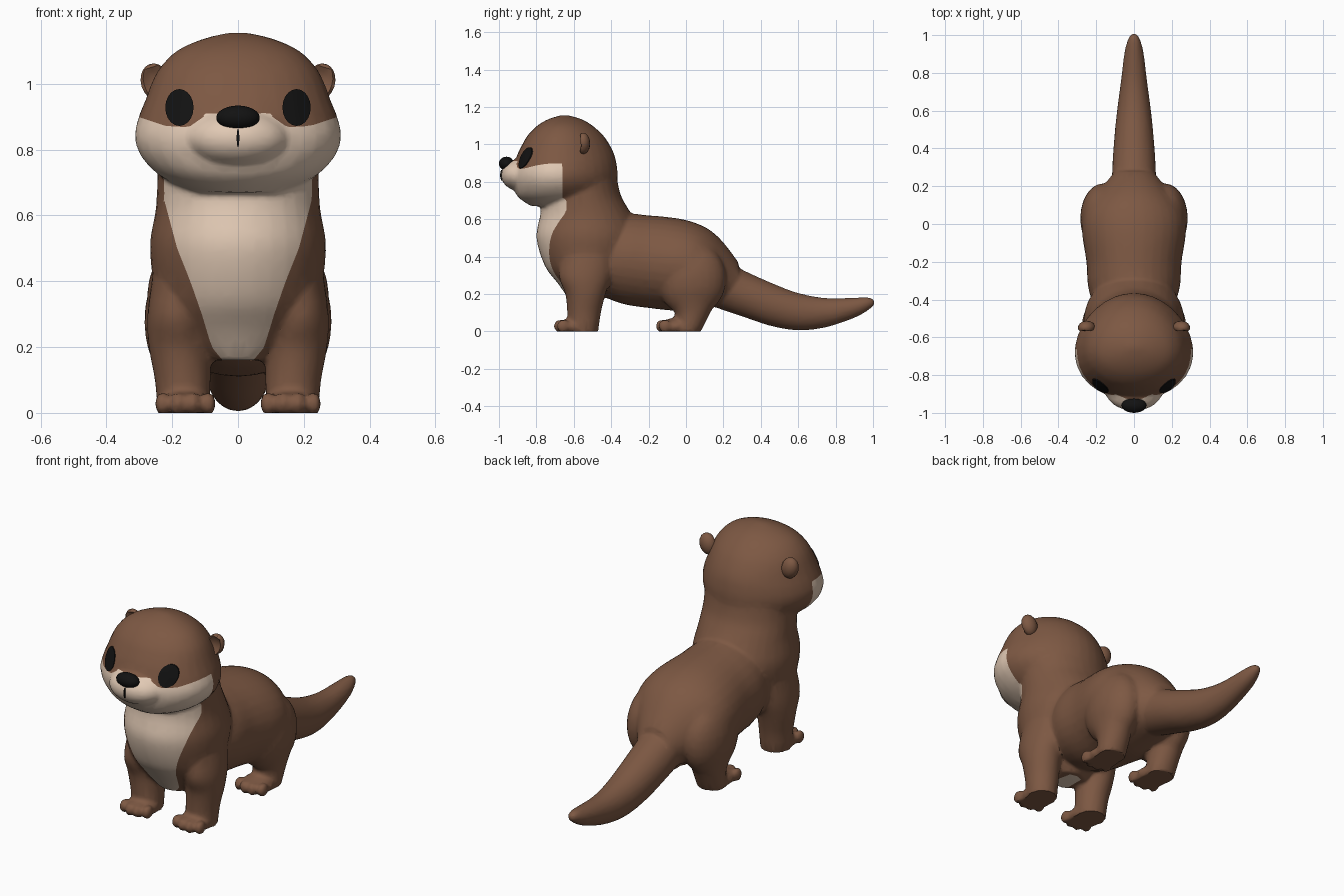
import bpy, bmesh, math
from mathutils import Vector, Matrix
from mathutils.bvhtree import BVHTree

if "Cube" in bpy.data.objects:
    bpy.data.objects.remove(bpy.data.objects["Cube"])


def material(name, rgb):
    m = bpy.data.materials.new(name)
    m.diffuse_color = (*rgb, 1)
    m.use_nodes = True
    m.node_tree.nodes["Principled BSDF"].inputs["Base Color"].default_value = m.diffuse_color
    return m


BROWN = material("brown_fur", (0.205, 0.098, 0.056))
CREAM = material("cream_fur", (0.76, 0.59, 0.46))
BLACK = material("black", (0.006, 0.006, 0.006))


def make_object(name, bm, *mats):
    bmesh.ops.recalc_face_normals(bm, faces=bm.faces)
    me = bpy.data.meshes.new(name)
    bm.to_mesh(me)
    bm.free()
    for m in mats:
        me.materials.append(m)
    ob = bpy.data.objects.new(name, me)
    bpy.context.collection.objects.link(ob)
    return ob


def select(ob):
    bpy.ops.object.select_all(action='DESELECT')
    ob.select_set(True)
    bpy.context.view_layer.objects.active = ob


def shade(ob, angle=35):
    select(ob)
    bpy.ops.object.shade_smooth_by_angle(angle=math.radians(angle))


def spline(rows, steps=4):
    """Catmull-Rom resampling of the profile rows."""
    pts = [rows[0]] + rows + [rows[-1]]
    out = []
    for i in range(1, len(pts) - 2):
        a, b, c, d = pts[i - 1:i + 3]
        for k in range(steps):
            t = k / steps
            out.append([0.5 * (2 * q + (r - p) * t + (2 * p - 5 * q + 4 * r - s) * t * t
                               + (3 * q - p - 3 * r + s) * t ** 3)
                        for p, q, r, s in zip(a, b, c, d)])
    return out + [rows[-1]]


def loft(bm, rows, axis, egg=0.0, n=32):
    """Rows are (position along axis, low, high, centre x, half width)."""
    rings = []
    for t, lo, hi, cx, hw in spline(rows):
        ring = []
        for i in range(n):
            a = 2 * math.pi * i / n
            u = (lo + hi) / 2 + (hi - lo) / 2 * math.cos(a)
            x = cx + hw * math.sin(a) * (1 - egg * math.cos(a))
            ring.append(bm.verts.new((x, u, t) if axis == 'z' else (x, t, u)))
        rings.append(ring)
    for r, s in zip(rings, rings[1:]):
        for i in range(n):
            bm.faces.new((r[i], r[(i + 1) % n], s[(i + 1) % n], s[i]))
    bm.faces.new(rings[0])
    bm.faces.new(rings[-1])


def ball(bm, centre, radii, u=24, v=14):
    bmesh.ops.create_uvsphere(bm, u_segments=u, v_segments=v, radius=1,
                              matrix=Matrix.Translation(centre) @ Matrix.Diagonal((*radii, 1)))


def lerp(table, t):
    for (a, p), (b, q) in zip(table, table[1:]):
        if t <= b:
            return p + (q - p) * max(0, t - a) / (b - a)
    return table[-1][1]


bm = bmesh.new()
# chest and neck
loft(bm, [(0.16, -0.62, -0.45, 0, 0.09), (0.25, -0.68, -0.40, 0, 0.19),
          (0.35, -0.755, -0.30, 0, 0.245), (0.5, -0.80, -0.25, 0, 0.268),
          (0.62, -0.78, -0.29, 0, 0.25), (0.72, -0.77, -0.345, 0, 0.245),
          (0.82, -0.75, -0.37, 0, 0.24), (0.95, -0.73, -0.40, 0, 0.22)], 'z')
# head
loft(bm, [(0.67, -0.83, -0.48, 0, 0.14), (0.72, -0.90, -0.40, 0, 0.235),
          (0.78, -0.925, -0.37, 0, 0.293), (0.84, -0.93, -0.365, 0, 0.312),
          (0.9, -0.915, -0.372, 0, 0.30), (0.95, -0.90, -0.385, 0, 0.28),
          (1.0, -0.875, -0.41, 0, 0.262), (1.05, -0.845, -0.445, 0, 0.235),
          (1.1, -0.795, -0.50, 0, 0.185), (1.135, -0.735, -0.56, 0, 0.11),
          (1.155, -0.67, -0.63, 0, 0.03)], 'z', egg=0.12)
# muzzle
ball(bm, (0, -0.875, 0.835), (0.155, 0.115, 0.088))
# trunk
loft(bm, [(-0.52, 0.22, 0.54, 0, 0.18), (-0.35, 0.15, 0.625, 0, 0.24),
          (-0.2, 0.125, 0.62, 0, 0.252), (-0.05, 0.11, 0.605, 0, 0.275),
          (0.05, 0.12, 0.58, 0, 0.268), (0.13, 0.13, 0.54, 0, 0.225),
          (0.2, 0.14, 0.475, 0, 0.165), (0.28, 0.16, 0.37, 0, 0.10)], 'y')
# tail
loft(bm, [(0.12, 0.14, 0.42, 0, 0.12), (0.3, 0.08, 0.33, 0, 0.115),
          (0.45, 0.03, 0.262, 0, 0.105), (0.6, 0.005, 0.205, 0, 0.09),
          (0.75, 0.022, 0.178, 0, 0.07), (0.9, 0.072, 0.18, 0, 0.052),
          (0.97, 0.11, 0.183, 0, 0.035), (1.008, 0.14, 0.17, 0, 0.016)], 'y')
for s in (-1, 1):
    # front leg
    loft(bm, [(-0.01, -0.63, -0.47, s * 0.165, 0.078), (0.1, -0.635, -0.455, s * 0.168, 0.085),
              (0.2, -0.645, -0.43, s * 0.178, 0.093), (0.3, -0.68, -0.40, s * 0.183, 0.092),
              (0.45, -0.66, -0.38, s * 0.17, 0.085)], 'z')
    # thigh and hind leg
    ball(bm, (s * 0.165, 0.03, 0.28), (0.12, 0.185, 0.2))
    loft(bm, [(-0.01, -0.06, 0.075, s * 0.165, 0.076), (0.1, -0.06, 0.13, s * 0.168, 0.082),
              (0.2, -0.13, 0.18, s * 0.175, 0.095), (0.3, -0.15, 0.19, s * 0.17, 0.1)], 'z')
    # feet with four toes each
    for y in (-0.60, -0.055):
        ball(bm, (s * 0.16, y, 0.025), (0.084, 0.09, 0.046))
        for k in (-1.5, -0.5, 0.5, 1.5):
            ball(bm, (s * 0.16 + k * 0.046, y - 0.075 + 0.008 * k * k, 0.028), (0.025, 0.036, 0.036), 12, 8)
body = make_object("body", bm, BROWN, CREAM)

# fuse the body masses into one skin
select(body)
skin = body.modifiers.new("fuse", 'REMESH')
skin.mode, skin.voxel_size = 'VOXEL', 0.011
soft = body.modifiers.new("soften", 'SMOOTH')
soft.factor, soft.iterations = 0.5, 5
thin = body.modifiers.new("facets", 'DECIMATE')
thin.ratio = 0.2
for name in ("fuse", "soften", "facets"):
    bpy.ops.object.modifier_apply(modifier=name)

FACE_TOP = [(0, 0.91), (0.09, 0.91), (0.15, 0.868), (0.22, 0.872), (0.32, 0.905)]
BIB_WIDTH = [(0.14, 0.03), (0.2, 0.08), (0.3, 0.11), (0.4, 0.145), (0.5, 0.185), (0.65, 0.225)]


def cream(p):
    """Positive inside the cream face and bib."""
    x = abs(p.x)
    face = min(lerp(FACE_TOP, x) - p.z, -0.66 - p.y, p.z - 0.655)
    bib = min(lerp(BIB_WIDTH, p.z) - x, -0.5 - p.y, p.z - 0.15, 0.72 - p.z)
    return max(face, bib)


# cut the skin along the fur colour line, then colour the faces
bm = bmesh.new()
bm.from_mesh(body.data)
bmesh.ops.triangulate(bm, faces=bm.faces)
for v in bm.verts:
    v.co.z = max(v.co.z, 0)
cuts = []
for e in list(bm.edges):
    a, b = e.verts
    fa, fb = cream(a.co), cream(b.co)
    if fa * fb < 0:
        t = min(max(fa / (fa - fb), 0.02), 0.98)
        cuts.append(bmesh.utils.edge_split(e, a, t)[1])
bmesh.ops.connect_verts(bm, verts=cuts)
for f in bm.faces:
    f.material_index = 1 if cream(f.calc_center_median()) > 0 else 0
bm.to_mesh(body.data)
tree = BVHTree.FromBMesh(bm)
bm.free()
shade(body)


def plate(name, x, z, rx, rz, mat, rings=4, n=20):
    """Thin oval laid onto the face, seen from the front."""
    bm = bmesh.new()

    def put(px, pz):
        hit = tree.ray_cast(Vector((px, -2, pz)), Vector((0, 1, 0)))[0]
        return bm.verts.new((px, hit.y - 0.006, pz))
    last = [put(x, z)] * n
    for r in range(1, rings + 1):
        k = r / rings
        ring = [put(x + rx * k * math.cos(2 * math.pi * i / n),
                    z + rz * k * math.sin(2 * math.pi * i / n)) for i in range(n)]
        for i in range(n):
            j = (i + 1) % n
            quad = (last[i], ring[i], ring[j], last[j])
            bm.faces.new(quad if r > 1 else quad[:3])
        last = ring
    # rim reaching back into the fur
    back = [bm.verts.new(v.co + Vector((0, 0.009, 0))) for v in last]
    for i in range(n):
        j = (i + 1) % n
        bm.faces.new((last[i], back[i], back[j], last[j]))
    shade(make_object(name, bm, mat))


for side, s in (("left", 1), ("right", -1)):
    plate(side + "_eye", s * 0.178, 0.928, 0.043, 0.056, BLACK)
    # round ear with a dished front
    bm = bmesh.new()
    ball(bm, (0, 0, 0), (0.046, 0.038, 0.058), 14, 10)
    for v in bm.verts:
        if v.co.y < -0.018:
            v.co.y = -0.036 - v.co.y
    bmesh.ops.rotate(bm, verts=bm.verts, matrix=Matrix.Rotation(s * 0.3, 3, 'Y'))
    bmesh.ops.translate(bm, verts=bm.verts, vec=(s * 0.25, -0.55, 1.005))
    shade(make_object(side + "_ear", bm, BROWN), 50)

plate("mouth_line", 0, 0.835, 0.004, 0.028, BLACK)

# nose
bm = bmesh.new()
ball(bm, (0, -0.96, 0.897), (0.066, 0.04, 0.037), 20, 12)
shade(make_object("nose", bm, BLACK))
